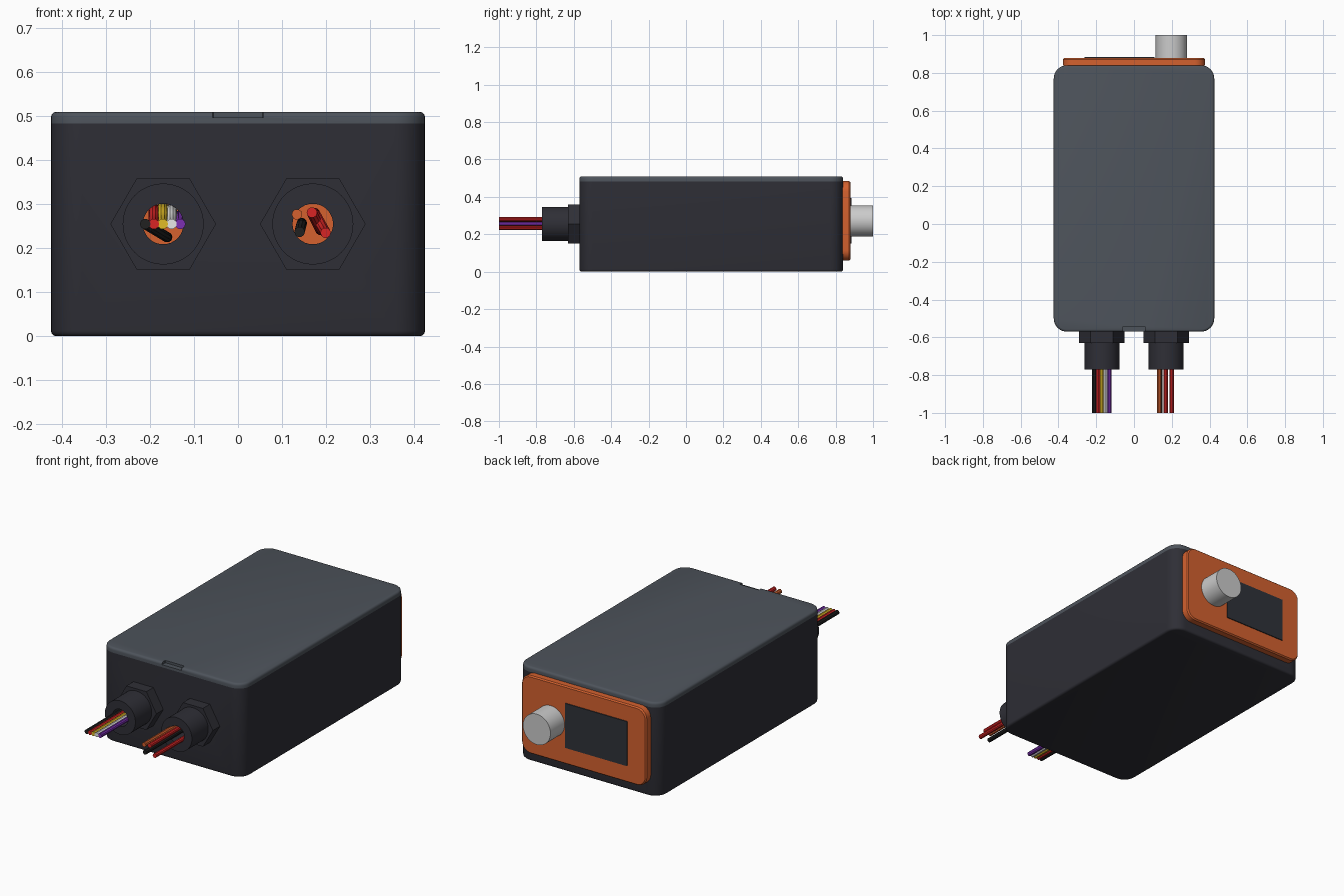
import bpy, bmesh
from math import sin, cos, pi

if "Cube" in bpy.data.objects:
    bpy.data.objects.remove(bpy.data.objects["Cube"])


def material(name, r, g, b):
    m = bpy.data.materials.new(name)
    m.use_nodes = True
    m.diffuse_color = (r, g, b, 1)
    m.node_tree.nodes["Principled BSDF"].inputs["Base Color"].default_value = (r, g, b, 1)
    return m


CASE = material("charcoal plastic", 0.028, 0.028, 0.037)
LID = material("slate plastic", 0.075, 0.087, 0.105)
ORANGE = material("orange", 0.66, 0.12, 0.028)
KNOB = material("light grey", 0.6, 0.6, 0.6)
SCREEN = material("dark glass", 0.029, 0.032, 0.041)
RED = material("red", 0.68, 0.018, 0.018)
BLACK = material("black", 0.015, 0.015, 0.015)
YELLOW = material("yellow", 0.75, 0.5, 0.02)
WHITE = material("white", 0.8, 0.8, 0.8)
PURPLE = material("purple", 0.2, 0.03, 0.45)


def rounded_rect(cx, cy, hw, hh, r, steps=8):
    """Outline of a rectangle with rounded corners."""
    pts = []
    for k, (sx, sy) in enumerate([(1, 1), (-1, 1), (-1, -1), (1, -1)]):
        for i in range(steps + 1):
            a = (k + i / steps) * pi / 2
            pts.append((cx + sx * (hw - r) + r * cos(a), cy + sy * (hh - r) + r * sin(a)))
    return pts


def polygon(cx, cy, r, n):
    return [(cx + r * cos(2 * pi * i / n), cy + r * sin(2 * pi * i / n)) for i in range(n)]


def loft(name, rings, mat, axis="z"):
    """Skin a stack of (outline, height) rings along an axis and cap both ends."""
    bm = bmesh.new()
    loops = []
    for pts, h in rings:
        loops.append([bm.verts.new((u, v, h) if axis == "z" else (u, h, v)) for u, v in pts])
    n = len(loops[0])
    for a, b in zip(loops, loops[1:]):
        for i in range(n):
            bm.faces.new((a[i], a[(i + 1) % n], b[(i + 1) % n], b[i]))
    bm.faces.new(loops[0])
    bm.faces.new(loops[-1])
    bmesh.ops.recalc_face_normals(bm, faces=bm.faces)
    mesh = bpy.data.meshes.new(name)
    bm.to_mesh(mesh)
    bm.free()
    mesh.materials.append(mat)
    obj = bpy.data.objects.new(name, mesh)
    bpy.context.collection.objects.link(obj)
    return obj


def activate(obj):
    bpy.ops.object.select_all(action="DESELECT")
    obj.select_set(True)
    bpy.context.view_layer.objects.active = obj


def smooth(obj):
    activate(obj)
    bpy.ops.object.shade_smooth_by_angle(angle=0.6)


def cut(obj, cutter):
    activate(obj)
    mod = obj.modifiers.new("cut", "BOOLEAN")
    mod.operation = "DIFFERENCE"
    mod.solver = "EXACT"
    mod.object = cutter
    bpy.ops.object.modifier_apply(modifier=mod.name)


# Case: a hollow tub and a lid, sharing one rounded outline
HW, HD, CY, TOP, SEAM, EDGE, WALL = 0.425, 0.705, 0.135, 0.51, 0.483, 0.012, 0.03


def case_outline(inset):
    return rounded_rect(0, CY, HW - inset, HD - inset, 0.07 - inset)


arc = [(EDGE * (1 - sin(t * pi / 6)), EDGE * (1 - cos(t * pi / 6))) for t in range(4)]
tub = loft("case_body", [(case_outline(i), h) for i, h in arc]
           + [(case_outline(0), SEAM), (case_outline(WALL), SEAM), (case_outline(WALL), WALL)], CASE)
lid = loft("case_lid", [(case_outline(0), SEAM)]
           + [(case_outline(i), TOP - h) for i, h in reversed(arc)], LID)

# Openings: lid pry notch and the window behind the control panel
notch = loft("notch_cutter", [(rounded_rect(0, -0.57, 0.058, 0.028, 0.002, 1), h)
                              for h in (0.497, 0.55)], LID)
window = loft("window_cutter", [(rounded_rect(0, 0.27, 0.3, 0.15, 0.02), y)
                                for y in (0.78, 0.9)], CASE, "y")
cut(lid, notch)
cut(tub, window)
cutters = [notch, window]

# Cable glands: hexagonal nut and round sleeve, bored through
GZ = 0.255
for side, gx in (("right", -0.17), ("left", 0.17)):
    bore = loft(side + "_bore_cutter", [(polygon(gx, GZ, 0.046, 32), y) for y in (-0.85, -0.5)],
                CASE, "y")
    nut = loft(side + "_gland_nut", [(polygon(gx, GZ, 0.12, 6), y) for y in (-0.63, -0.57)],
               CASE, "y")
    sleeve = loft(side + "_gland_sleeve", [(polygon(gx, GZ, 0.092, 48), y) for y in (-0.77, -0.63)],
                  CASE, "y")
    for part in (tub, nut, sleeve):
        cut(part, bore)
    smooth(nut)
    smooth(sleeve)
    cutters.append(bore)

for c in cutters:
    bpy.data.objects.remove(c)
smooth(tub)
smooth(lid)


# Control panel on the back: plate, screen and knob
def plate_outline(inset):
    return rounded_rect(0, 0.272, 0.375 - inset, 0.212 - inset, 0.055 - inset)


smooth(loft("control_panel", [(plate_outline(0), 0.838), (plate_outline(0), 0.872),
                              (plate_outline(0.006), 0.879)], ORANGE, "y"))
loft("screen", [(rounded_rect(-0.077, 0.272, 0.186, 0.121, 0.002, 1), y)
                for y in (0.876, 0.884)], SCREEN, "y")
smooth(loft("knob", [(polygon(0.198, 0.272, 0.083, 48), y) for y in (0.876, 1.0)], KNOB, "y"))


# Wires: straight outside, bending away inside the case
def wire(name, x, z, dx, dz, mat):
    curve = bpy.data.curves.new(name, "CURVE")
    curve.dimensions = "3D"
    curve.bevel_depth = 0.012
    curve.bevel_resolution = 3
    curve.use_fill_caps = True
    curve.resolution_u = 6
    spline = curve.splines.new("NURBS")
    path = [(x, -1, z), (x, -0.75, z), (x, -0.5, z),
            (x + dx, -0.42, z + dz), (x + dx, -0.2, z + dz)]
    spline.points.add(len(path) - 1)
    for p, co in zip(spline.points, path):
        p.co = (*co, 1)
    spline.order_u = 3
    spline.use_endpoint_u = True
    curve.materials.append(mat)
    obj = bpy.data.objects.new(name, curve)
    bpy.context.collection.objects.link(obj)
    activate(obj)
    bpy.ops.object.convert(target="MESH")
    smooth(bpy.context.object)


ribbon = [("black", BLACK, 0.05, -0.03), ("red", RED, 0, 0.035), ("yellow", YELLOW, 0, 0.04),
          ("white", WHITE, 0, 0.035), ("purple", PURPLE, 0, 0.02)]
for i, (label, mat, dx, dz) in enumerate(ribbon):
    wire(label + "_signal_wire", -0.211 + 0.02 * i, GZ, dx, dz, mat)

wire("orange_power_wire", 0.134, 0.277, 0, 0, ORANGE)
wire("black_power_wire", 0.14, 0.237, 0.005, 0.02, BLACK)
wire("upper_red_power_wire", 0.168, 0.281, 0.02, -0.04, RED)
wire("lower_red_power_wire", 0.199, 0.235, -0.025, 0.045, RED)
